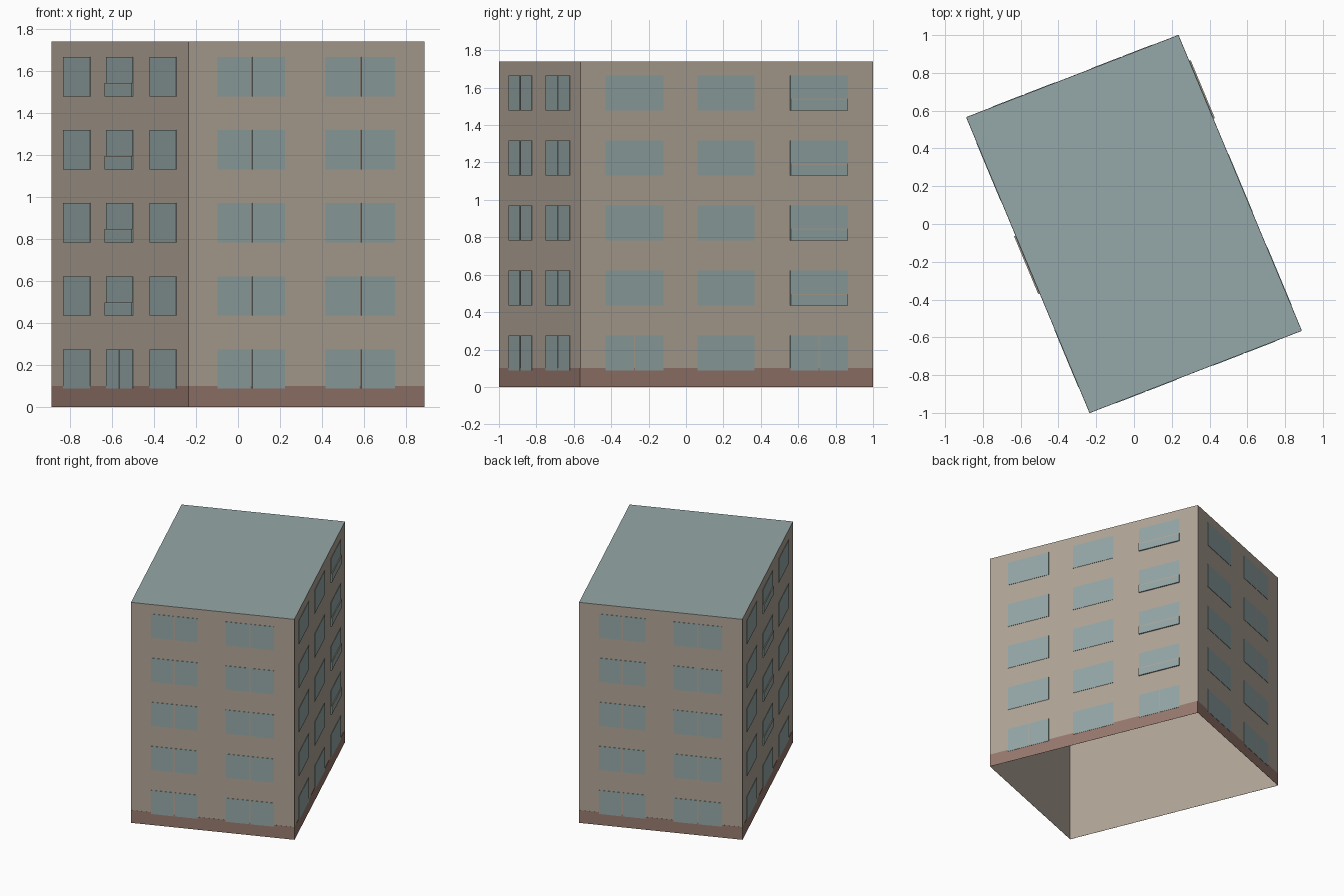
import bpy, bmesh
from mathutils import Vector

cube = bpy.data.objects.get("Cube")
if cube:
    bpy.data.objects.remove(cube, do_unlink=True)


def material(name, rgb):
    """Flat colour from 0-255 sRGB, stored as linear."""
    lin = [((c / 255 + 0.055) / 1.055) ** 2.4 for c in rgb] + [1.0]
    m = bpy.data.materials.new(name)
    m.use_nodes = True
    m.diffuse_color = lin
    bsdf = m.node_tree.nodes["Principled BSDF"]
    bsdf.inputs["Base Color"].default_value = lin
    bsdf.inputs["Roughness"].default_value = 0.9
    return m


WALL = material("beige wall", (177, 165, 151))
GLASS = material("blue grey glass", (149, 167, 167))
BASE = material("brown plinth", (151, 121, 109))

HEIGHT = 1.74
FLOOR = 0.348
SILL = 0.087
WIN_H = 0.187
MULLION = 0.004

# Footprint corners, counter-clockwise from the front one
A, B = Vector((-0.235, -1, 0)), Vector((0.888, -0.565, 0))
C, D = -A, -B
SIDES = {"front": (A, B), "right": (B, C), "back": (C, D), "left": (D, A)}


def finish(name, bm, mats):
    mesh = bpy.data.meshes.new(name)
    bm.to_mesh(mesh)
    bm.free()
    for m in mats:
        mesh.materials.append(m)
    ob = bpy.data.objects.new(name, mesh)
    bpy.context.collection.objects.link(ob)
    return ob


def slab(bm, side, t0, t1, z0, z1, depth):
    """Thin slab standing proud of a wall, spanning t0..t1 along it."""
    p, q = SIDES[side]
    out = (q - p).normalized().cross(Vector((0, 0, 1))) * depth
    ring = [p.lerp(q, t) + Vector((0, 0, z))
            for t, z in ((t0, z0), (t1, z0), (t1, z1), (t0, z1))]
    back = [bm.verts.new(v) for v in ring]
    face = [bm.verts.new(v + out) for v in ring]
    bm.faces.new(face)
    for i in range(4):
        j = (i + 1) % 4
        bm.faces.new((back[i], back[j], face[j], face[i]))


# Building shell, open underneath
bm = bmesh.new()
low = [bm.verts.new(c) for c in (A, B, C, D)]
top = [bm.verts.new(c + Vector((0, 0, HEIGHT))) for c in (A, B, C, D)]
for i in range(4):
    j = (i + 1) % 4
    bm.faces.new((low[i], low[j], top[j], top[i]))
bm.faces.new(top).material_index = 1
finish("building_shell", bm, [WALL, GLASS])

# Plinth band round the foot of the walls
bm = bmesh.new()
for side in SIDES:
    slab(bm, side, 0, 1, 0, 0.1, 0.001)
finish("plinth", bm, [BASE])

# Window columns: start and end along the wall
SHORT = [(0.122, 0.408), (0.58, 0.875)]
LONG = [(0.086, 0.283), (0.4, 0.595), (0.717, 0.913)]
# Columns whose ground-floor window is split on the long walls
SPLIT = {"right": (0, 2), "left": (1,)}

for side in SIDES:
    bm = bmesh.new()
    short = side in ("front", "back")
    for col, (t0, t1) in enumerate(SHORT if short else LONG):
        mid = (t0 + t1) / 2
        for storey in range(5):
            z = SILL + storey * FLOOR
            split = short or (storey == 0 and col in SPLIT[side])
            gap = MULLION if short else MULLION / 2
            panes = [(t0, mid - gap), (mid + gap, t1)] if split else [(t0, t1)]
            for a, b in panes:
                slab(bm, side, a, b, z, z + WIN_H, 0.003)
    finish(side + "_windows", bm, [GLASS])

# Shallow balcony rails with a pale handrail, upper storeys only
for side, col in (("right", 2), ("left", 1)):
    t0, t1 = LONG[col]
    panel, rail = bmesh.new(), bmesh.new()
    for storey in range(1, 5):
        z = SILL + storey * FLOOR
        slab(panel, side, t0, t1, z, z + 0.056, 0.009)
        slab(rail, side, t0, t1, z + 0.056, z + 0.063, 0.009)
    finish(side + "_balcony_panels", panel, [GLASS])
    finish(side + "_balcony_handrails", rail, [WALL])
